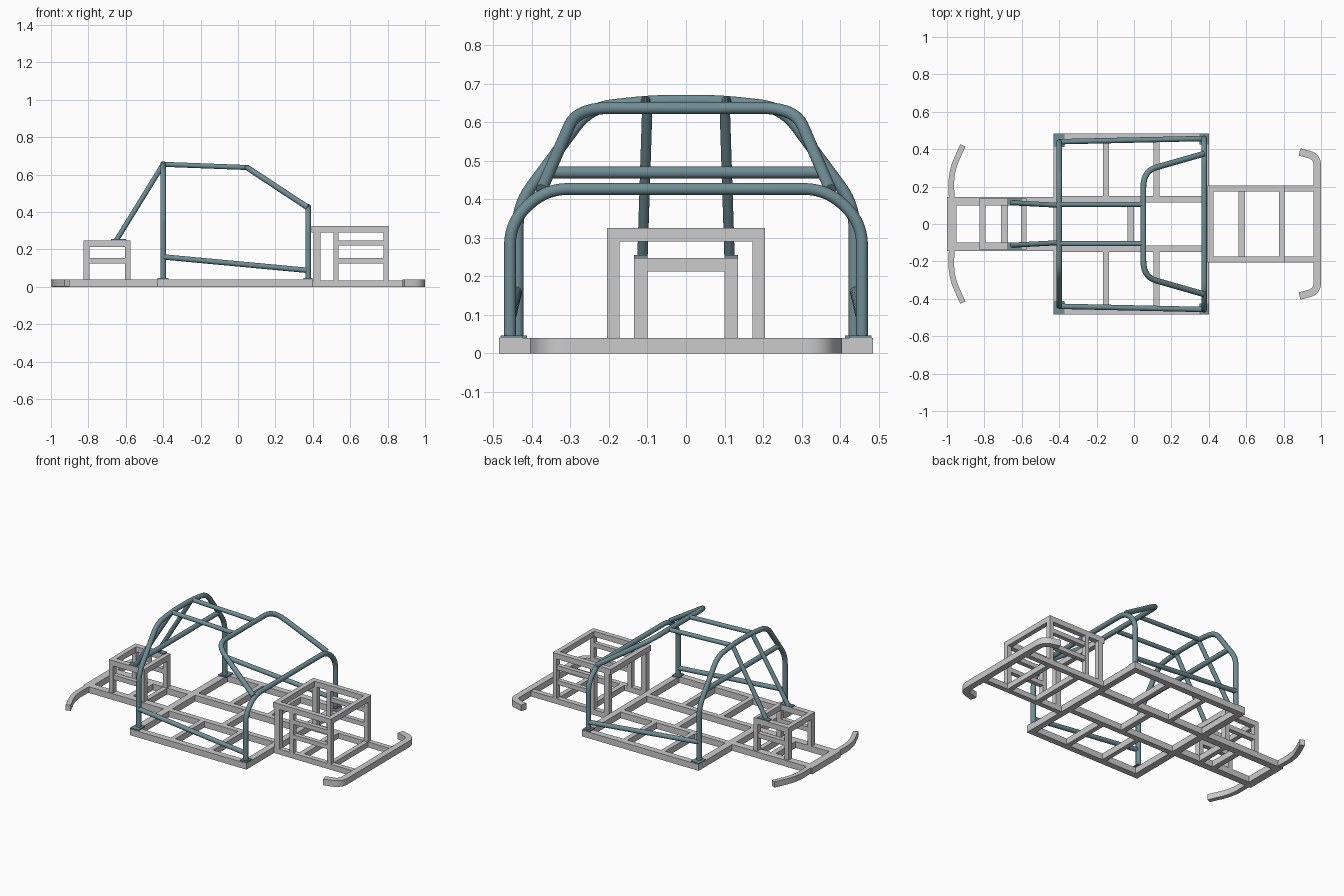
import bpy, bmesh, math
from mathutils import Vector, Matrix

if "Cube" in bpy.data.objects:
    bpy.data.objects.remove(bpy.data.objects["Cube"])

teal = bpy.data.materials.new("cage_teal")
teal.diffuse_color = (0.16, 0.27, 0.30, 1)
teal.use_nodes = True
teal.node_tree.nodes["Principled BSDF"].inputs["Base Color"].default_value = teal.diffuse_color


def finish(name, bm, mat=None, smooth=False):
    bmesh.ops.recalc_face_normals(bm, faces=bm.faces)
    me = bpy.data.meshes.new(name)
    bm.to_mesh(me)
    bm.free()
    ob = bpy.data.objects.new(name, me)
    bpy.context.collection.objects.link(ob)
    if mat:
        me.materials.append(mat)
    if smooth:
        bpy.ops.object.select_all(action='DESELECT')
        bpy.context.view_layer.objects.active = ob
        ob.select_set(True)
        bpy.ops.object.shade_smooth_by_angle(angle=math.radians(35))
    return ob


def bars(name, boxes, mat=None):
    """One object of boxes given as (x0, x1, y0, y1, z0, z1, mirror)."""
    bm = bmesh.new()
    for x0, x1, y0, y1, z0, z1, mirror in boxes:
        for s in ((1, -1) if mirror else (1,)):
            c = Vector(((x0 + x1) / 2, s * (y0 + y1) / 2, (z0 + z1) / 2))
            m = Matrix.Translation(c) @ Matrix.Diagonal((x1 - x0, y1 - y0, z1 - z0, 1))
            bmesh.ops.create_cube(bm, size=1, matrix=m)
    return finish(name, bm, mat)


def fillet(pts, r, steps=7):
    """Round the inner corners of a path."""
    pts = [Vector(p) for p in pts]
    out = [pts[0]]
    for a, b, c in zip(pts, pts[1:], pts[2:]):
        d = min(r, (a - b).length * .48, (c - b).length * .48)
        p, q = b + (a - b).normalized() * d, b + (c - b).normalized() * d
        for i in range(steps + 1):
            t = i / steps
            out.append(p * (1 - t) ** 2 + b * 2 * t * (1 - t) + q * t * t)
    return out + [pts[-1]]


def tube(name, pts, r=.0155, bend=0, sides=20):
    """Sweep a circle along a path, mitred at every point."""
    path = fillet(pts, bend) if bend else [Vector(p) for p in pts]
    bm = bmesh.new()
    d0 = (path[1] - path[0]).normalized()
    u = d0.orthogonal().normalized()
    v = d0.cross(u)
    ring = [path[0] + r * (u * math.cos(a) + v * math.sin(a))
            for a in (2 * math.pi * i / sides for i in range(sides))]
    rings = [[bm.verts.new(p) for p in ring]]
    for i in range(1, len(path)):
        d = (path[i] - path[i - 1]).normalized()
        n = d if i == len(path) - 1 else (d + (path[i + 1] - path[i]).normalized()).normalized()
        ring = [p + d * ((path[i] - p).dot(n) / d.dot(n)) for p in ring]
        rings.append([bm.verts.new(p) for p in ring])
    for a, b in zip(rings, rings[1:]):
        for k in range(sides):
            bm.faces.new((a[k], a[k - 1], b[k - 1], b[k]))
    bm.faces.new(rings[0])
    bm.faces.new(rings[-1])
    return finish(name, bm, teal, True)


def hoop(name, half, bend):
    """Symmetric hoop from its +y half, foot first."""
    tube(name, half + [(x, -y, z) for x, y, z in reversed(half)], bend=bend)


def flat_arc(name, pts, width, z0, z1, bend):
    """Rectangular bar following a path in plan."""
    path = fillet([(x, y, 0) for x, y in pts], bend, 10)
    bm = bmesh.new()
    rings = []
    for i, p in enumerate(path):
        d = (path[min(i + 1, len(path) - 1)] - path[max(i - 1, 0)]).normalized()
        n = Vector((-d.y, d.x, 0)) * width / 2
        rings.append([bm.verts.new(q + Vector((0, 0, z)))
                      for q, z in ((p + n, z0), (p - n, z0), (p - n, z1), (p + n, z1))])
    for a, b in zip(rings, rings[1:]):
        for k in range(4):
            bm.faces.new((a[k], a[k - 1], b[k - 1], b[k]))
    bm.faces.new(rings[0])
    bm.faces.new(rings[-1])
    return finish(name, bm, None, True)


H = .04
# cabin floor frame
bars("cabin_floor_frame", [
    (-.43, .40, .445, .485, 0, H, True),
    (-.43, -.385, -.445, .445, 0, H, False),
    (.36, .40, -.445, .445, 0, H, False),
    (-.385, .36, .115, .15, 0, H, True),
    (-.165, -.135, .15, .445, 0, H, True),
    (.105, .135, .15, .445, 0, H, True),
    (-.035, 0, -.115, .115, 0, H, False)])

# rear floor rails
bars("rear_floor_rails", [
    (-1, -.43, .10, .145, 0, H, True),
    (-1, -.95, -.10, .10, 0, H, False),
    (-.71, -.675, -.10, .10, 0, H, False),
    (-.605, -.575, -.10, .10, 0, H, False)])

# front floor rails
bars("front_floor_rails", [
    (.40, .96, .173, .205, 0, H - .005, True),
    (.56, .593, -.173, .173, 0, H - .005, False),
    (.775, .805, -.173, .173, 0, H - .005, False)])

# curved bumpers
flat_arc("front_bumper", [(.885, -.385), (.98, -.36), (.98, -.22), (.98, .22),
                          (.98, .36), (.885, .385)], .04, 0, H, .09)
for s, side in ((1, "left"), (-1, "right")):
    flat_arc("rear_bumper_" + side, [(-.975, s * .13), (-.978, s * .28), (-.915, s * .42)],
             .03, 0.003, H, .14)

# rear box frame
bars("rear_box_frame", [
    (-.825, -.795, .10, .135, H, .248, True),
    (-.605, -.575, .10, .135, H, .248, True),
    (-.795, -.605, .10, .135, .213, .248, True),
    (-.795, -.605, .103, .132, .125, .155, True),
    (-.825, -.795, -.10, .10, .213, .248, False),
    (-.605, -.575, -.10, .10, .213, .248, False)])

# front box frame
bars("front_box_frame", [
    (.405, .44, .173, .205, .035, .29, True),
    (.51, .538, .173, .205, .035, .29, True),
    (.777, .805, .173, .205, .035, .29, True),
    (.393, .805, .173, .205, .29, .325, True),
    (.538, .777, .175, .203, .22, .248, True),
    (.538, .777, .175, .203, .125, .153, True),
    (.393, .425, -.173, .173, .29, .325, False),
    (.775, .805, -.173, .173, .29, .325, False)])

# roll cage hoops
hoop("main_hoop", [(-.40, .437, .04), (-.40, .437, .385), (-.40, .25, .638), (-.40, .085, .656)], .06)
hoop("front_hoop", [(.375, .457, .04), (.375, .457, .34), (.375, .365, .427)], .06)
hoop("windshield_hoop", [(.372, .375, .425), (.05, .283, .637)], .085)
tube("main_hoop_crossbar", [(-.40, -.375, .47), (-.40, .375, .47)])

# cage side members
for s, side in ((1, "left"), (-1, "right")):
    tube("roof_bar_" + side, [(-.40, s * .105, .655), (.05, s * .105, .638)], .0135)
    tube("rear_stay_" + side, [(-.40, s * .10, .655), (-.65, s * .113, .25)], .0135)
    tube("door_bar_" + side, [(-.40, s * .44, .16), (.375, s * .457, .088)], .0145)

# mounting plates
bars("cage_foot_plates", [
    (-.43, -.372, .413, .482, H, .047, True),
    (.35, .398, .425, .482, H, .047, True),
    (-.68, -.60, .10, .135, .248, .255, True)], teal)
